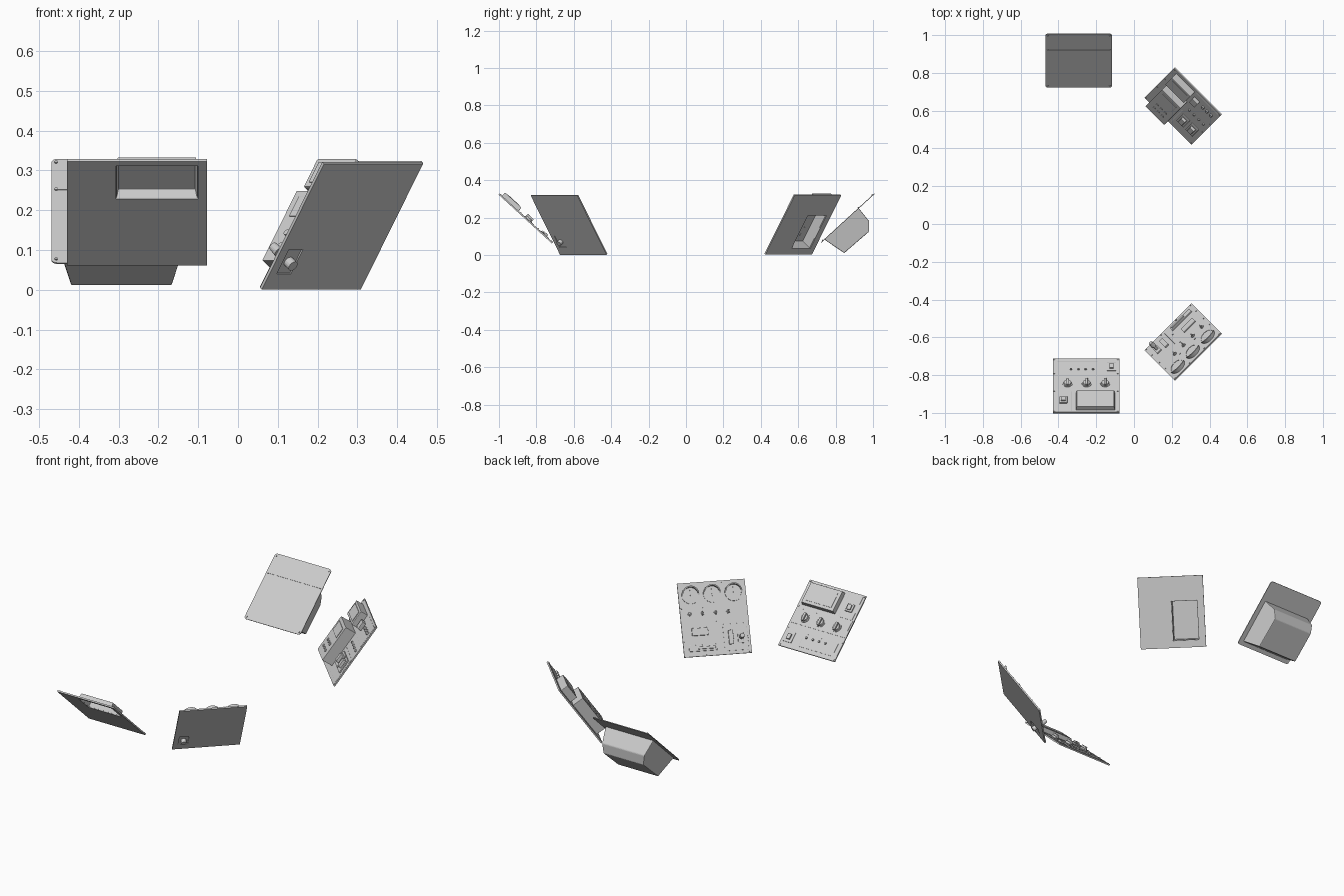
import bpy, bmesh
from math import sin, cos, pi, radians
from mathutils import Matrix, Vector

if "Cube" in bpy.data.objects:
    bpy.data.objects.remove(bpy.data.objects["Cube"])

W, H = 0.352, 0.386          # width and sloped length of every panel


def frame(center, u, tilt):
    """Panel space: x = right across the face, y = up the slope, z = out of the face."""
    u = Vector(u).normalized()
    out = Vector((-u.y, u.x, 0))
    v = out * cos(tilt) + Vector((0, 0, sin(tilt)))
    n = u.cross(v)
    m = Matrix((u, v, n)).transposed().to_4x4()
    m.translation = center
    return m


def finish(name, bm, m, bevel=0, thick=0, offset=-1):
    bmesh.ops.recalc_face_normals(bm, faces=bm.faces)
    me = bpy.data.meshes.new(name)
    bm.to_mesh(me)
    bm.free()
    ob = bpy.data.objects.new(name, me)
    bpy.context.collection.objects.link(ob)
    ob.matrix_world = m
    if thick:
        s = ob.modifiers.new("thickness", 'SOLIDIFY')
        s.thickness, s.offset = thick, offset
    if bevel:
        b = ob.modifiers.new("bevel", 'BEVEL')
        b.width, b.segments = bevel, 2
    return ob


def block(name, m, u, v, w, h, z0, z1, bevel=0.0, hollow=False, taper=1.0):
    bm = bmesh.new()
    loops = []
    for z, k in ((z0, 1), (z1, taper)):
        loops.append([bm.verts.new((u + a * w * k / 2, v + b * h * k / 2, z))
                      for a, b in ((-1, -1), (1, -1), (1, 1), (-1, 1))])
    lo, hi = loops
    bm.faces.new(hi)
    for i in range(4):
        bm.faces.new((lo[i], lo[i - 1], hi[i - 1], hi[i]))
    if not hollow:
        bm.faces.new(lo[::-1])
    return finish(name, bm, m, bevel, 0.003 if hollow else 0)


def disc(name, m, u, v, r, z0, z1, seg=24, r2=None):
    bm = bmesh.new()
    bmesh.ops.create_cone(bm, cap_ends=True, segments=seg, radius1=r, radius2=r if r2 is None else r2,
                          depth=z1 - z0, matrix=Matrix.Translation((u, v, (z0 + z1) / 2)))
    return finish(name, bm, m)


def plate(name, m, holes=()):
    """Thin sheet with rectangular holes (u0, v0, u1, v1)."""
    xs = sorted({-W / 2, W / 2} | {q for h in holes for q in (h[0], h[2])})
    ys = sorted({-H / 2, H / 2} | {q for h in holes for q in (h[1], h[3])})
    bm = bmesh.new()
    g = [[bm.verts.new((x, y, 0)) for y in ys] for x in xs]
    for i in range(len(xs) - 1):
        for j in range(len(ys) - 1):
            cx, cy = (xs[i] + xs[i + 1]) / 2, (ys[j] + ys[j + 1]) / 2
            if not any(h[0] < cx < h[2] and h[1] < cy < h[3] for h in holes):
                bm.faces.new((g[i][j], g[i + 1][j], g[i + 1][j + 1], g[i][j + 1]))
    for vert in [q for q in bm.verts if not q.link_faces]:
        bm.verts.remove(vert)
    return finish(name, bm, m, 0, 0.008, 0)


def screws(name, m, us, vs, z=0.004):
    for u in us:
        for v in vs:
            disc(name, m, u, v, 0.004, z - 0.004, z + 0.003, 8)


def dial(name, m, u, v, r, h):
    """Round skirt, cap and a raised grip bar."""
    disc(name + "_skirt", m, u, v, r, 0, 0.008)
    disc(name + "_cap", m, u, v, r * 0.8, 0.008, h * 0.6, r2=r * 0.7)
    block(name + "_grip", m, u, v, r * 0.5, r * 1.7, 0.008, h, 0.002)


def gauge(m, u, v, r):
    """Dial face with a rim whose upper side rises into a hood."""
    disc("gauge_face", m, u, v, r * 0.9, 0, 0.006, 32)
    block("gauge_needle", m, u, v + r * 0.25, 0.004, r, 0.006, 0.009)
    bm = bmesh.new()
    n, rings = 32, []
    for i in range(n):
        a = 2 * pi * i / n
        t = 0.008 + 0.02 * max(0, sin(a))
        rings.append([bm.verts.new((u + k * cos(a), v + k * sin(a), z))
                      for k, z in ((r, 0), (r, t), (r * 0.86, t), (r * 0.86, 0))])
    for i in range(n):
        for j in range(4):
            bm.faces.new((rings[i - 1][j], rings[i][j], rings[i][j - 3], rings[i - 1][j - 3]))
    finish("gauge_hood", bm, m)


# Panel with display and three dials (front left)
A = frame((-0.254, -0.857, 0.195), (-1, 0, 0), radians(42.5))
plate("display_panel", A, [(-0.154, 0.053, 0.053, 0.176)])
block("display_housing", A, -0.05, 0.115, 0.207, 0.123, 0, 0.028, 0.003, True, 0.95)
block("display_screen", A, -0.05, 0.115, 0.16, 0.085, 0.026, 0.030)
block("upper_side_plate", A, 0.12, 0.115, 0.085, 0.14, 0, 0.005, 0.001)
block("middle_plate", A, 0, -0.013, 0.335, 0.085, 0, 0.005, 0.001)
block("lower_plate", A, 0.045, -0.132, 0.212, 0.075, 0, 0.005, 0.001)
block("lower_side_plate", A, -0.118, -0.132, 0.1, 0.075, 0, 0.004, 0.001)
for u in (-0.101, -0.003, 0.098):
    dial("selector_dial", A, u, -0.013, 0.026, 0.026)
block("square_switch_base", A, 0.12, 0.107, 0.042, 0.045, 0, 0.012, 0.002)
block("square_switch_key", A, 0.12, 0.107, 0.024, 0.028, 0.012, 0.02, 0.002)
for u in (-0.038, 0.002, 0.04, 0.08):
    disc("indicator_lamp", A, u, -0.114, 0.007, 0, 0.012, 16, 0.005)
block("toggle_base", A, -0.135, -0.134, 0.05, 0.06, 0, 0.007, 0.001)
block("toggle_key", A, -0.135, -0.134, 0.02, 0.03, 0.007, 0.016, 0.001)
screws("display_panel_screw", A, (-0.168, 0.168), (-0.185, -0.085, 0.04, 0.185))

# Panel with three gauges and lever (front right)
B = frame((0.26, -0.625, 0.161), (-1, -1, 0), radians(55))
plate("gauge_panel", B, [(0.1, -0.145, 0.15, -0.07)])
for u in (-0.112, 0, 0.112):
    block("gauge_plate", B, u, 0.128, 0.105, 0.112, 0, 0.004, 0.001)
    gauge(B, u, 0.128, 0.046)
block("knob_plate", B, 0, 0.028, 0.335, 0.07, 0, 0.004, 0.001)
for u in (-0.126, -0.06, 0.01, 0.075):
    dial("small_knob", B, u, 0.03, 0.011, 0.02)
block("readout_plate", B, -0.075, -0.063, 0.18, 0.085, 0, 0.004, 0.001)
block("readout", B, -0.082, -0.065, 0.085, 0.04, 0, 0.012, 0.002)
block("slider_plate", B, -0.075, -0.15, 0.18, 0.065, 0, 0.004, 0.001)
block("slider_track", B, -0.075, -0.15, 0.145, 0.032, 0, 0.010, 0.001)
block("slider_key", B, -0.055, -0.15, 0.09, 0.014, 0.01, 0.018, 0.002)
# Lever on its gate
block("lever_gate", B, 0.1, -0.105, 0.125, 0.14, 0.0, 0.005, 0.001)
block("lever_slot", B, 0.075, -0.105, 0.025, 0.075, 0.005, 0.014, 0.002)
block("lever_slot", B, 0.125, -0.11, 0.03, 0.06, 0.005, 0.012, 0.002)
disc("lever_shaft", B, 0.125, -0.11, 0.008, -0.02, 0.045, 16)
disc("lever_knob", B, 0.125, -0.11, 0.014, 0.04, 0.068, 16, 0.011)
disc("lever_pivot", B, 0.125, -0.11, 0.014, -0.02, 0.0, 16)
screws("gauge_panel_screw", B, (-0.166, -0.056, 0.056, 0.166), (-0.185, 0.062, 0.186), 0.004)
screws("gauge_panel_screw", B, (-0.166, 0.01, 0.166), (-0.015, -0.112), 0.004)

# Panel with large box housing (back right)
C = frame((0.26, 0.625, 0.163), (1, -1, 0), radians(55))
plate("housing_panel", C, [(-0.14, -0.154, 0.0, 0.06)])
block("large_housing", C, -0.07, -0.047, 0.14, 0.214, 0, 0.065, 0.004, True)
for u in (-0.1, -0.07, -0.04):
    for v in (-0.11, -0.07):
        disc("housing_button", C, u, v, 0.008, 0.062, 0.069, 16)
block("housing_label_plate", C, -0.07, 0.01, 0.1, 0.06, 0.064, 0.068, 0.001)
block("top_housing", C, -0.078, 0.129, 0.14, 0.086, 0, 0.045, 0.003)
block("top_housing_screen", C, -0.078, 0.129, 0.11, 0.06, 0.045, 0.048)
block("upper_side_plate", C, 0.085, 0.12, 0.165, 0.12, 0, 0.005, 0.001)
block("upper_switch", C, 0.028, 0.12, 0.04, 0.045, 0.005, 0.026, 0.003)
for u in (0.08, 0.11, 0.14):
    disc("upper_button", C, u, 0.13, 0.009, 0.004, 0.014, 16)
block("middle_side_plate", C, 0.09, 0.02, 0.155, 0.065, 0, 0.004, 0.001)
for u in (0.04, 0.075, 0.11, 0.145):
    disc("middle_lamp", C, u, 0.02, 0.007, 0.003, 0.011, 16, 0.005)
block("rocker_plate", C, 0.09, -0.1, 0.155, 0.15, 0, 0.005, 0.001)
for u in (0.055, 0.122):
    block("rocker_frame", C, u, -0.085, 0.052, 0.08, 0.004, 0.012, 0.002)
    block("rocker_key", C, u, -0.08, 0.032, 0.05, 0.012, 0.028, 0.003, taper=0.85)
screws("housing_panel_screw", C, (-0.168, 0.168), (-0.185, -0.04, 0.06, 0.185))

# Blank cover plate with rounded corners and a hinge line (back left)
D = frame((-0.293, 0.865, 0.197), (1, 0, 0), radians(42.5))
bm = bmesh.new()
r, ring = 0.014, []
for k, (a, b) in enumerate(((1, 1), (-1, 1), (-1, -1), (1, -1))):
    for i in range(5):
        t = pi / 2 * (k + i / 4)
        ring.append(bm.verts.new((a * (W / 2 - r) + r * cos(t), b * (H / 2 - r) + r * sin(t), 0)))
bm.faces.new(ring)
finish("cover_plate", bm, D, 0, 0.004, 0)
block("hinge_line", D, 0, 0.079, W - 0.02, 0.003, 0, 0.004)
screws("cover_bolt", D, (-0.164, 0.164), (-0.18, 0.079, 0.18), 0.003)

# Tapered enclosure under the cover plate: side profile lofted across the width
bm = bmesh.new()
prof = [(-0.17, 0), (-0.14, 0.125), (0.035, 0.13), (0.073, 0.09), (0.079, 0)]
sides = [[bm.verts.new((s * (0.15 - 0.19 * d), v, -d)) for v, d in prof] for s in (-1, 1)]
for i in range(5):
    bm.faces.new((sides[0][i - 1], sides[0][i], sides[1][i], sides[1][i - 1]))
for s in sides:
    bm.faces.new(s)
finish("rear_enclosure", bm, D, 0.004)
